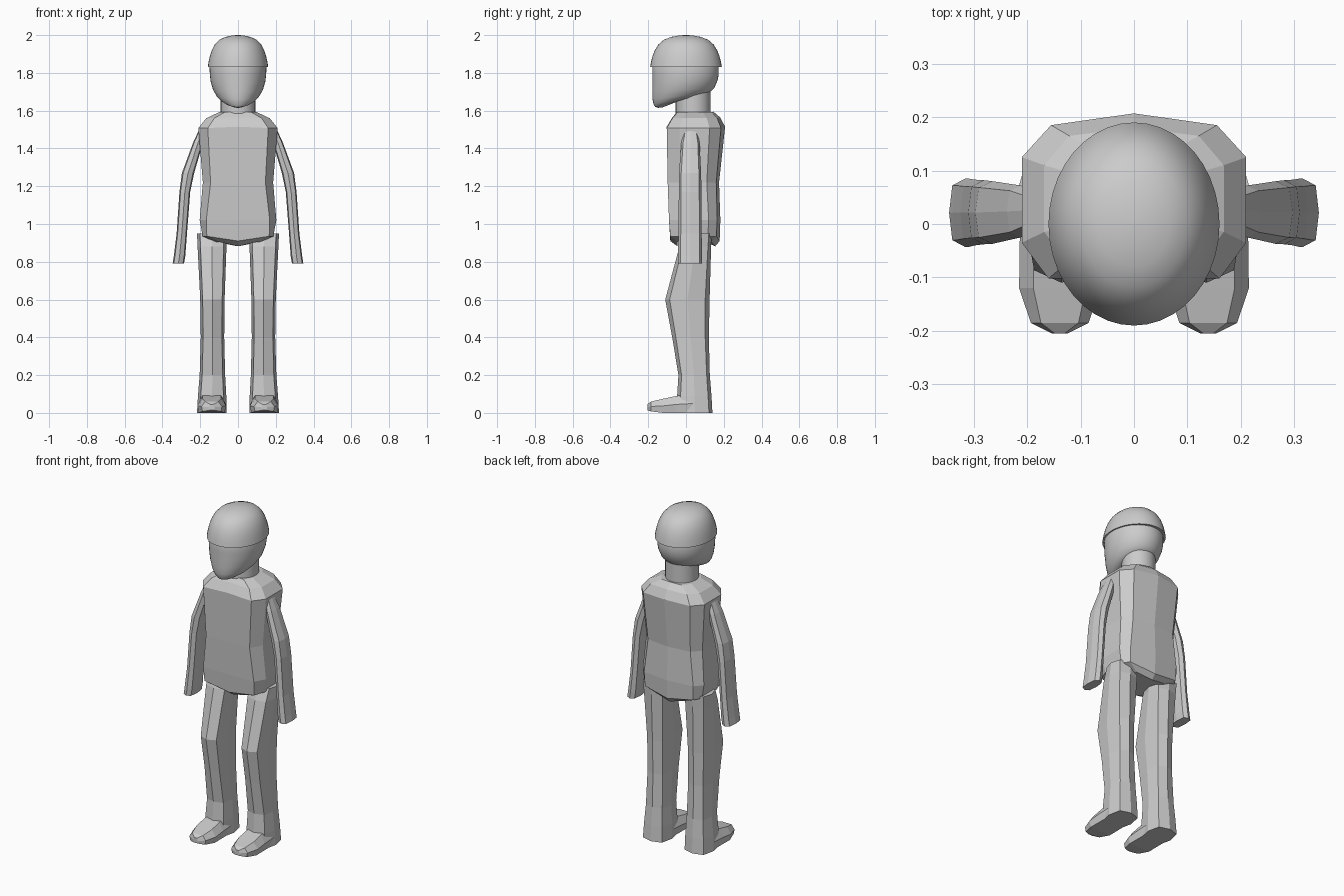
import bpy, bmesh, math

if "Cube" in bpy.data.objects:
    bpy.data.objects.remove(bpy.data.objects["Cube"])

grey = bpy.data.materials.new("plain grey")
grey.diffuse_color = (0.6, 0.6, 0.6, 1)
grey.use_nodes = True
grey.node_tree.nodes["Principled BSDF"].inputs["Base Color"].default_value = grey.diffuse_color


def loft(name, rings, mirror=False, smooth=False):
    """Skin a list of equal-length point rings and cap both ends."""
    bm = bmesh.new()
    loops = [[bm.verts.new(p) for p in ring] for ring in rings]
    n = len(loops[0])
    for a, b in zip(loops, loops[1:]):
        for i in range(n):
            j = (i + 1) % n
            bm.faces.new((a[i], a[j], b[j], b[i]))
    bm.faces.new(loops[0])
    bm.faces.new(loops[-1])
    bmesh.ops.recalc_face_normals(bm, faces=bm.faces)
    me = bpy.data.meshes.new(name)
    bm.to_mesh(me)
    bm.free()
    me.materials.append(grey)
    ob = bpy.data.objects.new(name, me)
    bpy.context.collection.objects.link(ob)
    if mirror:
        ob.modifiers.new("mirror", 'MIRROR').use_bisect_axis[0] = False
    if smooth:
        bpy.ops.object.select_all(action='DESELECT')
        ob.select_set(True)
        bpy.context.view_layer.objects.active = ob
        bpy.ops.object.shade_smooth_by_angle(angle=math.radians(35))
    return ob


def oval(x0, x1, y0, y1, z_front, z_back, n):
    """Ellipse ring filling the given box, tilted from front to back."""
    ring = []
    for i in range(n):
        a = 2 * math.pi * i / n
        t = (1 + math.sin(a)) / 2
        ring.append(((x0 + x1) / 2 + (x1 - x0) / 2 * math.cos(a),
                     y0 + (y1 - y0) * t, z_front + (z_back - z_front) * t))
    return ring


def octagon(z, x0, x1, y0, y1, k=0.8):
    """Eight-sided limb section with full corners."""
    cx, cy, hx, hy = (x0 + x1) / 2, (y0 + y1) / 2, (x1 - x0) / 2, (y1 - y0) / 2
    shape = [(0, -1), (k, -k), (1, 0), (k, k), (0, 1), (-k, k), (-1, 0), (-k, -k)]
    return [(cx + hx * u, cy + hy * v, z) for u, v in shape]


# Head: face and jaw, continuing up inside the helmet
head = [(1.92, 1.92, -.13, .13, .11), (1.88, 1.88, -.165, .16, .14),
        (1.83, 1.83, -.178, .173, .151), (1.79, 1.79, -.178, .173, .149),
        (1.75, 1.76, -.178, .167, .145), (1.70, 1.72, -.178, .15, .132),
        (1.66, 1.695, -.177, .125, .113), (1.635, 1.68, -.172, .09, .094),
        (1.62, 1.675, -.163, .05, .072), (1.615, 1.67, -.148, .01, .045),
        (1.617, 1.65, -.125, -.04, .018)]
loft("head", [oval(-w, w, yf, yb, zf, zb, 40) for zf, zb, yf, yb, w in head], smooth=True)

# Helmet: dome with a crisp rim
dome = [(.93, 1.832), (1, 1.83), (.972, 1.86), (.93, 1.89), (.868, 1.92), (.77, 1.95),
        (.62, 1.975), (.42, 1.99), (.2, 1.998), (.03, 2.0)]
loft("helmet", [oval(-.16 * s, .16 * s, -.19 * s, .19 * s, z, z, 40) for s, z in dome], smooth=True)

# Neck
loft("neck", [oval(-.092, .092, -.055, .13, z, z, 24) for z in (1.56, 1.71)], smooth=True)


# Torso: ten-sided rings from collar to hips
def torso_ring(z_mid, z, xc, xs, yf, ysf, ysb, ybc, yb):
    half = [(xc, yf, z), (xs, ysf, z), (xs, ysb, z), (xc * .97, ybc, z)]
    return ([(0, yf, z_mid)] + half + [(0, yb, z_mid)]
            + [(-x, y, h) for x, y, h in reversed(half)])


torso = [(1.595, 1.592, .07, .10, -.045, 0, .09, .135, .145),
         (1.565, 1.56, .125, .168, -.072, -.015, .11, .165, .18),
         (1.515, 1.508, .16, .21, -.102, -.035, .125, .185, .207),
         (1.22, 1.22, .145, .186, -.097, -.03, .11, .16, .175),
         (1.02, 1.02, .168, .203, -.09, -.025, .12, .165, .182),
         (.91, .935, .165, .187, -.083, -.02, .115, .16, .178),
         (.882, .905, .10, .12, -.045, -.01, .10, .135, .155)]
loft("torso", [torso_ring(*r) for r in torso])

# Arms
arm = [(1.495, .17, .208, -.01, .06), (1.43, .185, .238, -.025, .072),
       (1.27, .232, .297, -.037, .08), (1.17, .253, .31, -.038, .082),
       (.95, .27, .325, -.04, .083), (.83, .279, .34, -.043, .085),
       (.79, .286, .346, -.043, .085)]
loft("arms", [octagon(*r) for r in arm], mirror=True)

# Legs
leg = [(.95, .06, .217, -.005, .135), (.88, .061, .214, -.035, .133),
       (.6, .071, .2, -.11, .125), (.4, .073, .197, -.073, .121),
       (.2, .068, .203, -.04, .126), (.09, .062, .212, -.047, .135),
       (0, .06, .217, -.045, .14)]
loft("legs", [octagon(*r) for r in leg], mirror=True)


# Feet: hexagonal sections running forward to the toe
def foot_ring(y, w, z0, z1):
    mid = z0 + (z1 - z0) * .5
    return [(.139 + u * w, y, z) for u, z in
            ((-.9, z0), (.9, z0), (1, mid), (.65, z1), (-.65, z1), (-1, mid))]


foot = [(.04, .074, 0, .1), (-.05, .075, 0, .09), (-.12, .076, 0, .075),
        (-.185, .054, .008, .06), (-.205, .014, .014, .045)]
loft("feet", [foot_ring(*r) for r in foot], mirror=True)
